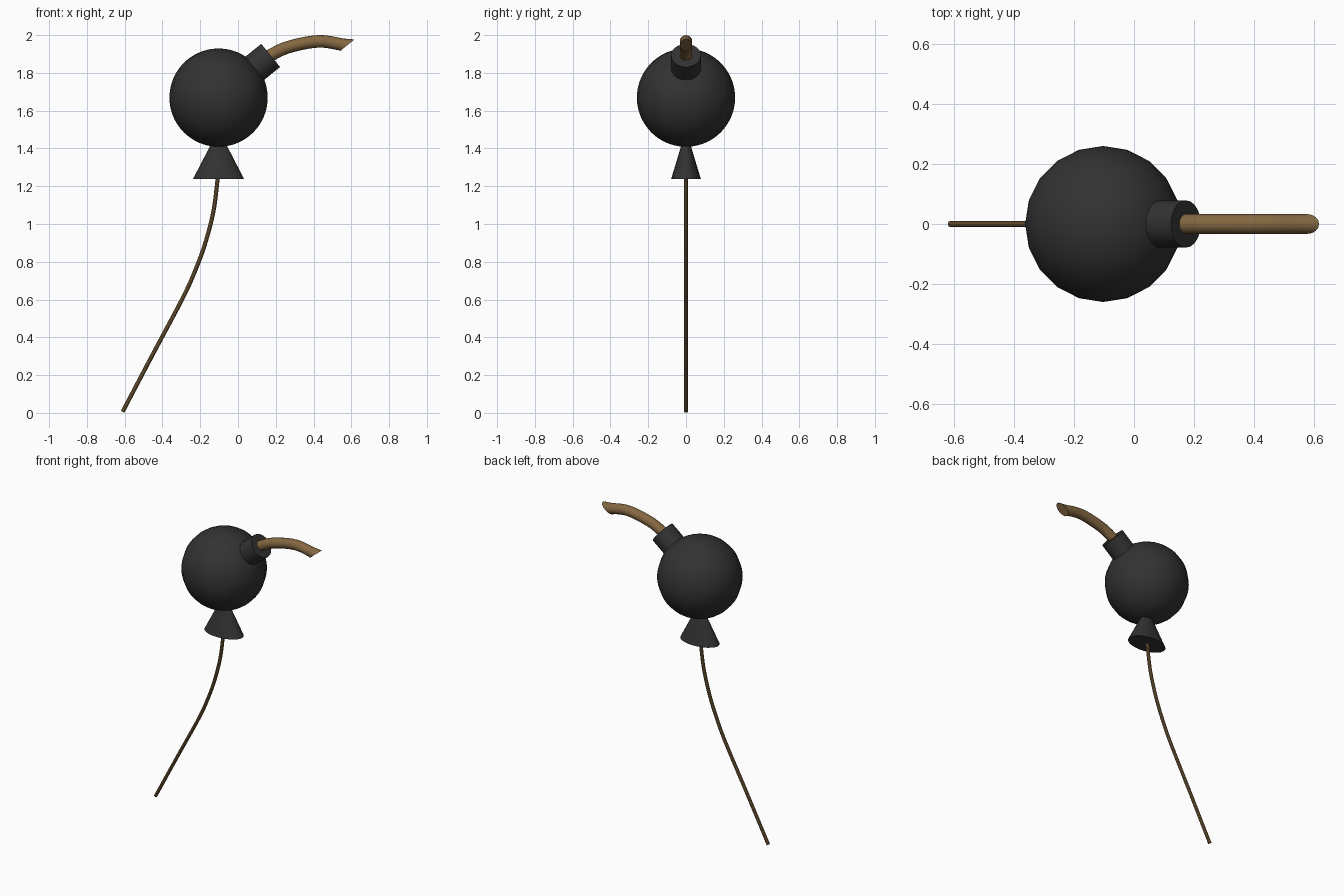
import bpy, bmesh, math
from mathutils import Vector, Matrix

if "Cube" in bpy.data.objects:
    bpy.data.objects.remove(bpy.data.objects["Cube"])


def material(name, rgb):
    m = bpy.data.materials.new(name)
    m.diffuse_color = (*rgb, 1)
    m.use_nodes = True
    m.node_tree.nodes["Principled BSDF"].inputs["Base Color"].default_value = m.diffuse_color
    return m


BLACK = material("matte black", (0.032, 0.032, 0.032))
BROWN = material("rope brown", (0.23, 0.137, 0.052))


def finish(bm, name, mat):
    bmesh.ops.recalc_face_normals(bm, faces=bm.faces)
    me = bpy.data.meshes.new(name)
    bm.to_mesh(me)
    bm.free()
    ob = bpy.data.objects.new(name, me)
    bpy.context.collection.objects.link(ob)
    me.materials.append(mat)
    bpy.context.view_layer.objects.active = ob
    ob.select_set(True)
    bpy.ops.object.shade_smooth_by_angle(angle=math.radians(35))
    ob.select_set(False)


def smooth_path(pts, n):
    # Catmull-Rom through x,z points in the y = 0 plane
    p = [Vector((x, 0, z)) for x, z in pts]
    p = [2 * p[0] - p[1]] + p + [2 * p[-1] - p[-2]]
    out = []
    for a, b, c, d in zip(p, p[1:], p[2:], p[3:]):
        for i in range(n):
            t = i / n
            out.append(0.5 * (2 * b + (c - a) * t + (2 * a - 5 * b + 4 * c - d) * t * t
                              + (3 * b - a - 3 * c + d) * t ** 3))
    return out + [p[-2]]


def tube(name, pts, r, mat, sides, end_side=None):
    # end_side is the half-axis of an oblique last ring
    bm = bmesh.new()
    path = smooth_path(pts, 6)
    rings = []
    for i, c in enumerate(path):
        t = (path[min(i + 1, len(path) - 1)] - path[max(i - 1, 0)]).normalized()
        side = Vector((-t.z, 0, t.x)) * r
        if end_side and i == len(path) - 1:
            side = Vector(end_side)
        ring = []
        for k in range(sides):
            a = 2 * math.pi * k / sides
            ring.append(bm.verts.new(c + side * math.cos(a) + Vector((0, r, 0)) * math.sin(a)))
        rings.append(ring)
    for u, v in zip(rings, rings[1:]):
        for k in range(sides):
            j = (k + 1) % sides
            bm.faces.new((u[k], u[j], v[j], v[k]))
    bm.faces.new(rings[0])
    bm.faces.new(rings[-1])
    finish(bm, name, mat)


C = Vector((-0.103, 0, 1.669))

# Round body
bm = bmesh.new()
bmesh.ops.create_uvsphere(bm, u_segments=20, v_segments=40, radius=0.26,
                          matrix=Matrix.Translation(C))
finish(bm, "round_body", BLACK)

# Tilted collar that holds the fuse
ang = math.radians(39)
axis = Vector((math.cos(ang), 0, math.sin(ang)))
bm = bmesh.new()
bmesh.ops.create_cone(bm, cap_ends=True, segments=20, radius1=0.079, radius2=0.079, depth=0.16,
                      matrix=Matrix.Translation(C + axis * 0.275)
                      @ Matrix.Rotation(math.pi / 2 - ang, 4, 'Y'))
finish(bm, "fuse_collar", BLACK)

# Flattened knot cone under the body
bm = bmesh.new()
bmesh.ops.create_cone(bm, cap_ends=True, segments=24, radius1=0.136, radius2=0.036, depth=0.193,
                      matrix=Matrix.Translation((C.x, 0, 1.3335)) @ Matrix.Diagonal((1, 0.58, 1, 1)))
finish(bm, "knot_cone", BLACK)

# Fuse with a slanted cut tip
tube("fuse", [(0.11, 1.855), (0.177, 1.896), (0.272, 1.938), (0.43, 1.967), (0.577, 1.945)],
     0.033, BROWN, 16, (0.04, 0, 0.032))

# Hanging string
tube("string", [(-0.104, 1.28), (-0.108, 1.237), (-0.13, 1.067), (-0.172, 0.903), (-0.22, 0.77),
                (-0.288, 0.617), (-0.45, 0.312), (-0.611, 0.006)], 0.011, BROWN, 10)
